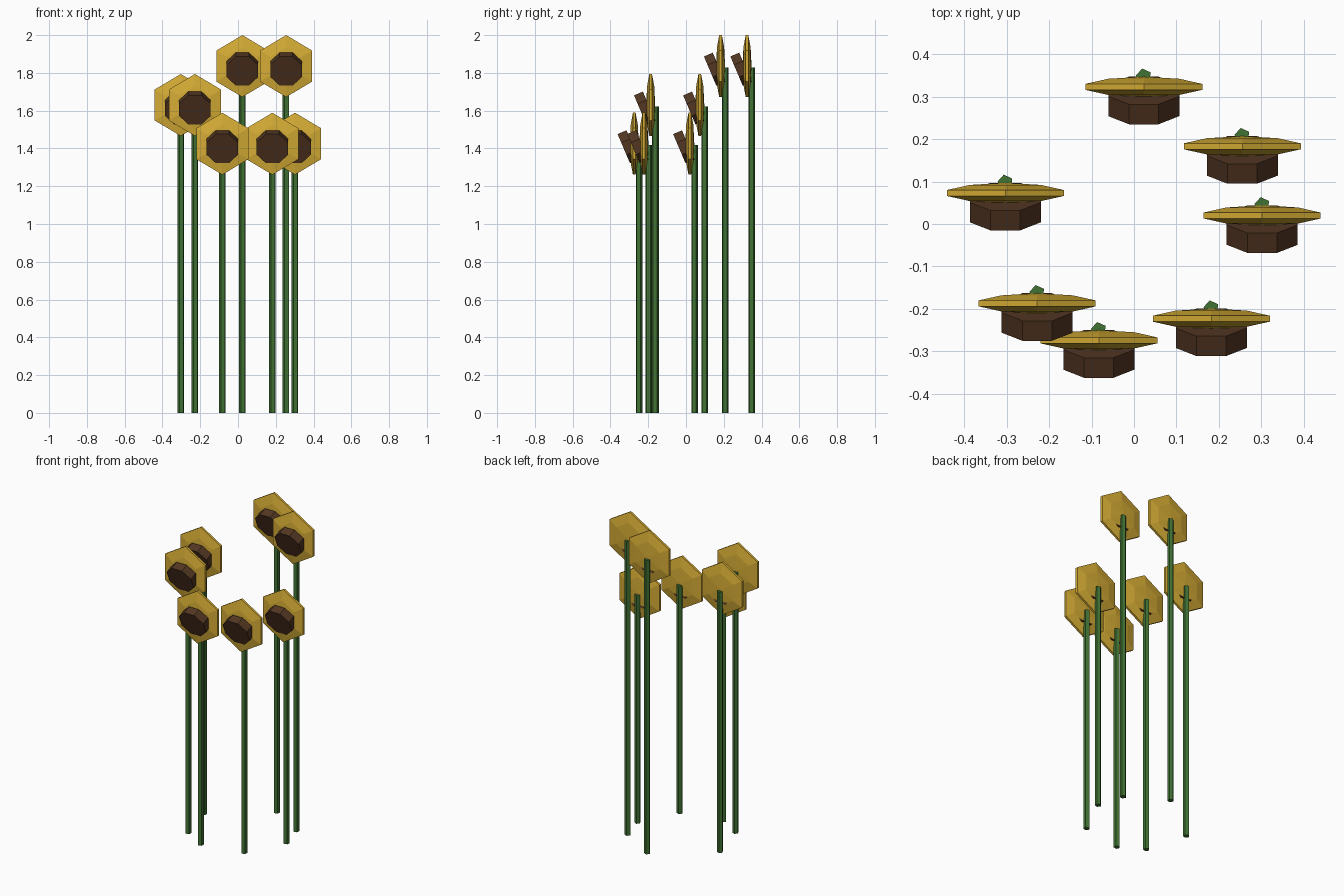
import bpy
import bmesh
from math import radians, sin, cos, pi
from mathutils import Matrix, Vector

cube = bpy.data.objects.get("Cube")
if cube:
    bpy.data.objects.remove(cube, do_unlink=True)


def make_material(name, rgb):
    mat = bpy.data.materials.new(name)
    mat.use_nodes = True
    color = (*rgb, 1.0)
    mat.diffuse_color = color
    mat.node_tree.nodes["Principled BSDF"].inputs["Base Color"].default_value = color
    return mat


GOLD = make_material("petal gold", (0.66, 0.41, 0.035))
BROWN = make_material("seed brown", (0.085, 0.037, 0.016))
GREEN = make_material("stem green", (0.053, 0.17, 0.034))


def add_object(name, bm, mat, location):
    bmesh.ops.recalc_face_normals(bm, faces=bm.faces)
    mesh = bpy.data.meshes.new(name)
    bm.to_mesh(mesh)
    bm.free()
    mesh.materials.append(mat)
    obj = bpy.data.objects.new(name, mesh)
    obj.location = location
    bpy.context.collection.objects.link(obj)


def prism(sides, radius, depth, matrix):
    bm = bmesh.new()
    bmesh.ops.create_cone(bm, cap_ends=True, segments=sides, radius1=radius,
                          radius2=radius, depth=depth, matrix=matrix)
    return bm


def petal_shape():
    # Thin six-sided gem, a flattened sphere with its poles front and back
    bm = bmesh.new()
    rings = []
    for y, r in ((-0.019, 0.1), (-0.007, 0.164), (0.007, 0.164), (0.019, 0.1)):
        rings.append([bm.verts.new((0.97 * r * sin(k * pi / 3), y, r * cos(k * pi / 3)))
                      for k in range(6)])
    front = bm.verts.new((0, -0.024, 0))
    back = bm.verts.new((0, 0.024, 0))
    for k in range(6):
        n = (k + 1) % 6
        for a, b in zip(rings, rings[1:]):
            bm.faces.new((a[k], a[n], b[n], b[k]))
        bm.faces.new((front, rings[0][k], rings[0][n]))
        bm.faces.new((back, rings[-1][n], rings[-1][k]))
    return bm


def flower(index, x, y, z):
    # Upright five-sided stem behind the head
    height = z - 0.007
    turn = Matrix.Rotation(radians(30 - 18), 4, "Z")
    add_object(f"stem_{index}", prism(5, 0.0185, height, turn), GREEN,
               Vector((x, y + 0.025, height / 2)))
    # Petal plate
    add_object(f"petals_{index}", petal_shape(), GOLD, Vector((x, y, z)))
    # Drooping eight-sided seed disc
    tilt = Matrix.Rotation(radians(113), 4, "X") @ Matrix.Rotation(radians(22.5), 4, "Z")
    add_object(f"seed_disc_{index}", prism(8, 0.0905, 0.051, tilt), BROWN,
               Vector((x, y - 0.032, z - 0.016)))


LOW, MID, TALL = 1.425, 1.63, 1.836
spots = ((0.023, 0.323, TALL), (0.255, 0.183, TALL), (0.302, 0.02, LOW),
         (-0.303, 0.073, MID), (-0.228, -0.187, MID),
         (-0.083, -0.274, LOW), (0.182, -0.223, LOW))
for i, spot in enumerate(spots, 1):
    flower(i, *spot)
